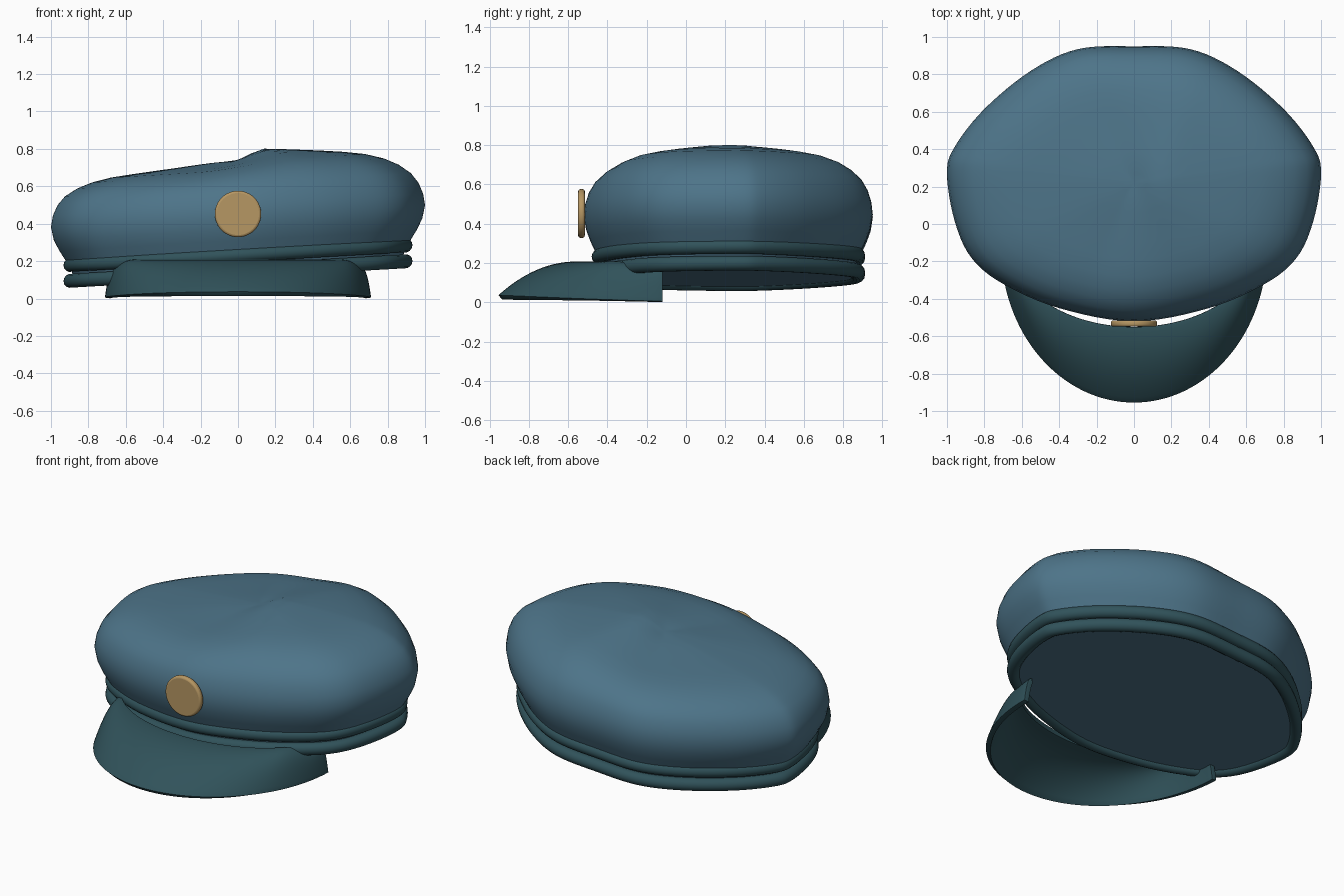
import bpy, bmesh, math
from mathutils import Vector

cube = bpy.data.objects.get("Cube")
if cube:
    bpy.data.objects.remove(cube, do_unlink=True)


def material(name, rgb):
    m = bpy.data.materials.new(name)
    m.use_nodes = True
    m.diffuse_color = (*rgb, 1)
    bsdf = next(n for n in m.node_tree.nodes if n.type == 'BSDF_PRINCIPLED')
    bsdf.inputs["Base Color"].default_value = (*rgb, 1)
    bsdf.inputs["Roughness"].default_value = 0.7
    return m


BLUE = material("slate blue cloth", (0.075, 0.175, 0.25))
TEAL = material("dark teal trim", (0.03, 0.085, 0.103))
GOLD = material("dull gold", (0.47, 0.31, 0.125))

CENTRE = Vector((0, 0.22))
TILT = 0.058


def smooth(t):
    t = min(max(t, 0), 1)
    return t * t * (3 - 2 * t)


def finish(name, bm, mat, angle=50):
    bmesh.ops.recalc_face_normals(bm, faces=bm.faces)
    mesh = bpy.data.meshes.new(name)
    bm.to_mesh(mesh)
    bm.free()
    mesh.materials.append(mat)
    ob = bpy.data.objects.new(name, mesh)
    bpy.context.collection.objects.link(ob)
    bpy.ops.object.select_all(action='DESELECT')
    ob.select_set(True)
    bpy.context.view_layer.objects.active = ob
    bpy.ops.object.shade_smooth_by_angle(angle=math.radians(angle))
    return ob


def bridge(bm, a, b, closed=True):
    n = len(a)
    for i in range(n if closed else n - 1):
        j = (i + 1) % n
        bm.faces.new((a[i], a[j], b[j], b[i]))


def closed_spline(points, steps):
    out, n = [], len(points)
    for i in range(n):
        p0, p1, p2, p3 = (points[(i + k - 1) % n] for k in range(4))
        for s in range(steps):
            t = s / steps
            out.append(0.5 * (2 * p1 + (p2 - p0) * t
                              + (2 * p0 - 5 * p1 + 4 * p2 - p3) * t * t
                              + (3 * p1 - p0 - 3 * p2 + p3) * t ** 3))
    return out


# Plan outline of the cap: half of it, mirrored across x
half = [(0, .95), (.3, .935), (.55, .82), (.8, .615), (.96, .41), (1, .27),
        (.96, .02), (.87, -.18), (.7, -.32), (.4, -.45), (0, -.52)]
full = half + [(-x, y) for x, y in half[-2:0:-1]]
outline = closed_spline([Vector(p) - CENTRE for p in full], 6)


# Crown: outline scaled through a side profile, tilted, raised on its left
def crown_point(p, s, z):
    q = p * s + CENTRE
    width = 0.16 + 0.9 * abs(q.y - CENTRE.y)
    lift = 0
    if z > 0.44:
        lift = 0.06 * (1 - s ** 4) * smooth((q.x - 0.06) / width + 0.5)
    return (q.x, q.y, z + TILT * q.x + lift)


profile = [(.87, .13), (.89, .2), (.92, .255), (.955, .31), (.985, .37),
           (1, .44), (.99, .5), (.965, .555), (.925, .6), (.86, .638),
           (.78, .666), (.68, .686), (.56, .698), (.44, .708), (.32, .718),
           (.22, .727), (.14, .733), (.07, .736)]
bm = bmesh.new()
rings = [[bm.verts.new(crown_point(p, s, z)) for p in outline]
         for s, z in profile]
for a, b in zip(rings, rings[1:]):
    bridge(bm, a, b)
bm.faces.new(rings[0])
tip = bm.verts.new(crown_point(Vector((0, 0)), 0, .738))
for i, v in enumerate(rings[-1]):
    bm.faces.new((v, rings[-1][(i + 1) % len(outline)], tip))
finish("crown", bm, BLUE)


# Two rolled bands following the outline
def band(name, z, radius, scale=0.895, sides=14):
    bm = bmesh.new()
    loops = []
    for k in range(sides):
        a = math.tau * k / sides
        loop = []
        for p in outline:
            q = p * scale + p.normalized() * radius * math.cos(a) + CENTRE
            loop.append(bm.verts.new(
                (q.x, q.y, z + TILT * q.x + radius * math.sin(a))))
        loops.append(loop)
    for k in range(sides):
        bridge(bm, loops[k], loops[(k + 1) % sides])
    finish(name, bm, TEAL, 80)


band("upper_band", 0.232, 0.038)
band("lower_band", 0.147, 0.038)

# Visor: curved sheet swept from an inner arc to a low outer rim
bm = bmesh.new()
SPAN, DEPTH, BACK = 64, 14, -0.12
arcs = []
for j in range(DEPTH + 1):
    v = j / DEPTH
    arc = []
    for i in range(SPAN + 1):
        a = math.pi * i / SPAN
        c, s = math.cos(a), math.sin(a)
        inner = Vector((0.655 * c, BACK - 0.43 * s))
        outer = Vector((0.697 * c, BACK - 0.825 * s))
        q = inner.lerp(outer, v)
        z_in = 0.15 + 0.043 * smooth((-inner.y - 0.18) / 0.17)
        z_out = 0.003 + 0.022 * s
        arc.append(bm.verts.new(
            (q.x, q.y, z_out + (z_in - z_out) * (1 - v ** 2.1))))
    arcs.append(arc)
for a, b in zip(arcs, arcs[1:]):
    bridge(bm, a, b, closed=False)
visor = finish("visor", bm, TEAL)
thick = visor.modifiers.new("thickness", 'SOLIDIFY')
thick.thickness = 0.03
thick.offset = 0
edge = visor.modifiers.new("rounded_edge", 'BEVEL')
edge.width = 0.009
edge.segments = 3
edge.limit_method = 'ANGLE'
edge.angle_limit = math.radians(50)

# Round badge on the front
bpy.ops.mesh.primitive_cylinder_add(vertices=48, radius=0.124, depth=0.034,
                                    location=(0, -0.532, 0.452),
                                    rotation=(math.pi / 2, 0, 0))
badge = bpy.context.object
badge.name = "front_badge"
badge.data.materials.append(GOLD)
bpy.ops.object.shade_smooth_by_angle(angle=math.radians(40))
rim = badge.modifiers.new("rounded_rim", 'BEVEL')
rim.width = 0.012
rim.segments = 3
